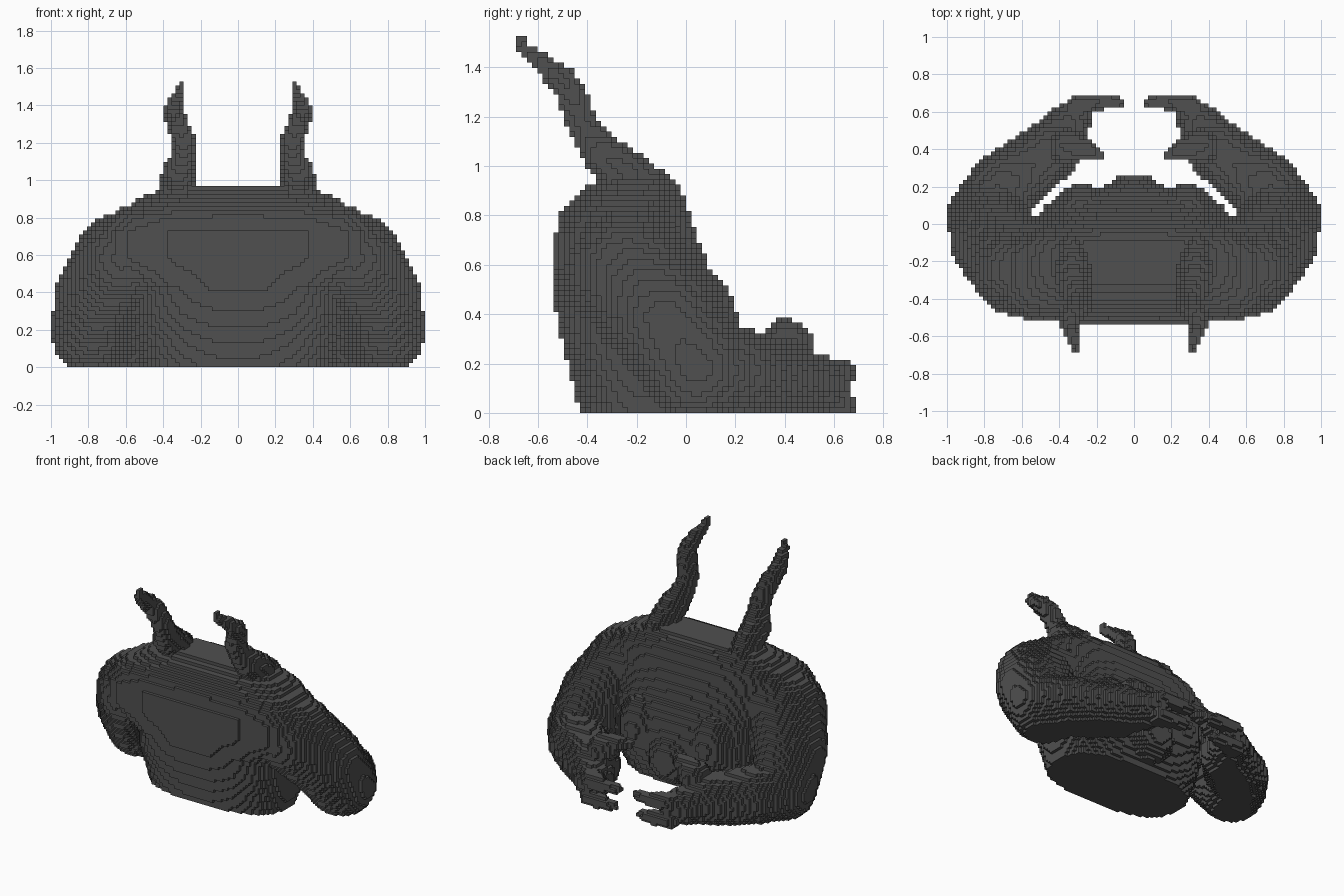
import bpy
import bmesh
import math
from mathutils import Vector

old = bpy.data.objects.get("Cube")
if old:
    bpy.data.objects.remove(old, do_unlink=True)

V = 2 / 93  # edge length of one block

mat = bpy.data.materials.new("charcoal grey")
mat.use_nodes = True
GREY = (0.08, 0.08, 0.08, 1)
mat.diffuse_color = GREY
bsdf = next(n for n in mat.node_tree.nodes if n.type == "BSDF_PRINCIPLED")
bsdf.inputs["Base Color"].default_value = GREY
bsdf.inputs["Roughness"].default_value = 0.9


def centre(c):
    return Vector((c[0] * V, (c[1] + 0.5) * V, (c[2] + 0.5) * V))


def box_cells(lo, hi):
    """All block indices between two corners, never below the ground."""
    a = [math.floor(v / V) - 1 for v in lo]
    b = [math.ceil(v / V) + 1 for v in hi]
    for i in range(a[0], b[0] + 1):
        for j in range(a[1], b[1] + 1):
            for k in range(max(0, a[2]), b[2] + 1):
                yield i, j, k


def limb(points):
    """Blocks inside a chain of tapered capsules; points are x, y, z, radius."""
    cells = set()
    for p, q in zip(points, points[1:]):
        a, b, ra, rb = Vector(p[:3]), Vector(q[:3]), p[3], q[3]
        d, r = b - a, max(p[3], q[3])
        lo = [min(a[n], b[n]) - r for n in range(3)]
        hi = [max(a[n], b[n]) + r for n in range(3)]
        for c in box_cells(lo, hi):
            v = centre(c) - a
            t = min(1, max(0, v.dot(d) / d.length_squared))
            if (v - d * t).length <= ra + (rb - ra) * t:
                cells.add(c)
    return cells


def ellipsoid(mid, size):
    mid = Vector(mid)
    lo = [m - s for m, s in zip(mid, size)]
    hi = [m + s for m, s in zip(mid, size)]
    return {c for c in box_cells(lo, hi)
            if sum((v / s) ** 2 for v, s in zip(centre(c) - mid, size)) <= 1}


def loft(rings):
    """Blocks inside stacked rounded sections: z, half width, front, back, squareness."""
    cells = set()
    for p, q in zip(rings, rings[1:]):
        half = max(p[1], q[1])
        for c in box_cells((-half, -0.55, p[0]), (half, 0.3, q[0])):
            x, y, z = centre(c)
            if not p[0] <= z < q[0]:
                continue
            t = (z - p[0]) / (q[0] - p[0])
            w, y0, y1, e = [u + (v - u) * t for u, v in zip(p[1:], q[1:])]
            if abs(x / w) ** e + abs((y - (y0 + y1) / 2) / ((y1 - y0) / 2)) ** e <= 1:
                cells.add(c)
    return cells


def mirror(cells):
    return {(-i, j, k) for i, j, k in cells}


# Torso: heavy hunched trunk with a flat base
torso = loft([
    (0.00, 0.50, -0.43, 0.10, 2.6),
    (0.12, 0.53, -0.46, 0.16, 2.7),
    (0.28, 0.54, -0.50, 0.20, 3.2),
    (0.42, 0.55, -0.53, 0.18, 2.9),
    (0.52, 0.56, -0.53, 0.14, 3.0),
    (0.60, 0.57, -0.53, 0.09, 3.0),
    (0.72, 0.60, -0.53, 0.04, 3.2),
    (0.80, 0.62, -0.51, 0.02, 3.5),
    (0.86, 0.60, -0.47, 0.00, 3.5),
    (0.92, 0.49, -0.40, -0.03, 3.0),
    (0.975, 0.34, -0.29, -0.10, 2.6),
])
# Broad flat slab across the shoulders
torso |= loft([
    (0.42, 0.55, -0.53, -0.05, 2.9),
    (0.50, 0.64, -0.53, -0.03, 3.3),
    (0.58, 0.73, -0.53, -0.02, 4.5),
    (0.72, 0.73, -0.53, -0.02, 4.5),
    (0.80, 0.69, -0.51, -0.02, 4.0),
    (0.87, 0.61, -0.46, -0.04, 3.5),
])
# Swellings and central bulge on the back side
swelling = ellipsoid((0.28, 0.08, 0.36), (0.16, 0.13, 0.20))
torso |= swelling | mirror(swelling)
torso |= ellipsoid((0, 0.11, 0.22), (0.19, 0.155, 0.18))

# Arm: shoulder, elbow, forearm and hand
arm = limb([
    (0.35, -0.24, 0.64, 0.24),
    (0.62, -0.24, 0.58, 0.25),
    (0.745, -0.09, 0.38, 0.235),
    (0.785, 0.04, 0.185, 0.215),
    (0.70, 0.20, 0.165, 0.185),
    (0.58, 0.29, 0.14, 0.175),
    (0.45, 0.39, 0.14, 0.165),
    (0.36, 0.52, 0.12, 0.12),
    (0.31, 0.57, 0.11, 0.09),
])
# Fingers, one above the other, and the raised thumb
for z, tip in ((0.165, 0.08), (0.04, 0.11)):
    arm |= limb([(0.31, 0.62, z, 0.062), (0.21, 0.65, z, 0.042),
                 (tip, 0.65, z, 0.028)])
arm |= limb([(0.35, 0.41, 0.29, 0.10), (0.27, 0.40, 0.34, 0.055),
             (0.18, 0.37, 0.35, 0.022)])

# Horn: wavy taper leaning to the front
horn = limb([
    (0.33, -0.12, 0.91, 0.07),
    (0.325, -0.23, 0.97, 0.09),
    (0.32, -0.33, 1.04, 0.088),
    (0.29, -0.40, 1.13, 0.064),
    (0.285, -0.435, 1.20, 0.06),
    (0.31, -0.455, 1.27, 0.06),
    (0.335, -0.49, 1.34, 0.056),
    (0.345, -0.54, 1.38, 0.047),
    (0.33, -0.60, 1.43, 0.037),
    (0.305, -0.66, 1.48, 0.026),
    (0.295, -0.675, 1.52, 0.014),
])

parts = {
    "torso": torso,
    "left_arm": arm, "right_arm": mirror(arm),
    "left_horn": horn, "right_horn": mirror(horn),
}
solid = set().union(*parts.values())


def build(name, cells):
    """Make a mesh from the exposed sides of the blocks."""
    bm = bmesh.new()
    corners = {}

    def corner(key):
        if key not in corners:
            i, j, k = key
            corners[key] = bm.verts.new(((i - 0.5) * V, j * V, k * V))
        return corners[key]

    for c in sorted(cells):
        for axis in range(3):
            u, w = (axis + 1) % 3, (axis + 2) % 3
            for side in (0, 1):
                n = list(c)
                n[axis] += 2 * side - 1
                if tuple(n) in solid:
                    continue
                loop = []
                for du, dw in ((0, 0), (1, 0), (1, 1), (0, 1)):
                    key = list(c)
                    key[axis] += side
                    key[u] += du
                    key[w] += dw
                    loop.append(corner(tuple(key)))
                bm.faces.new(loop if side else loop[::-1])
    mesh = bpy.data.meshes.new(name)
    bm.to_mesh(mesh)
    bm.free()
    mesh.materials.append(mat)
    bpy.context.collection.objects.link(bpy.data.objects.new(name, mesh))


# Each block belongs to the first part that claims it
used = set()
for name, cells in parts.items():
    build(name, cells - used)
    used |= cells
